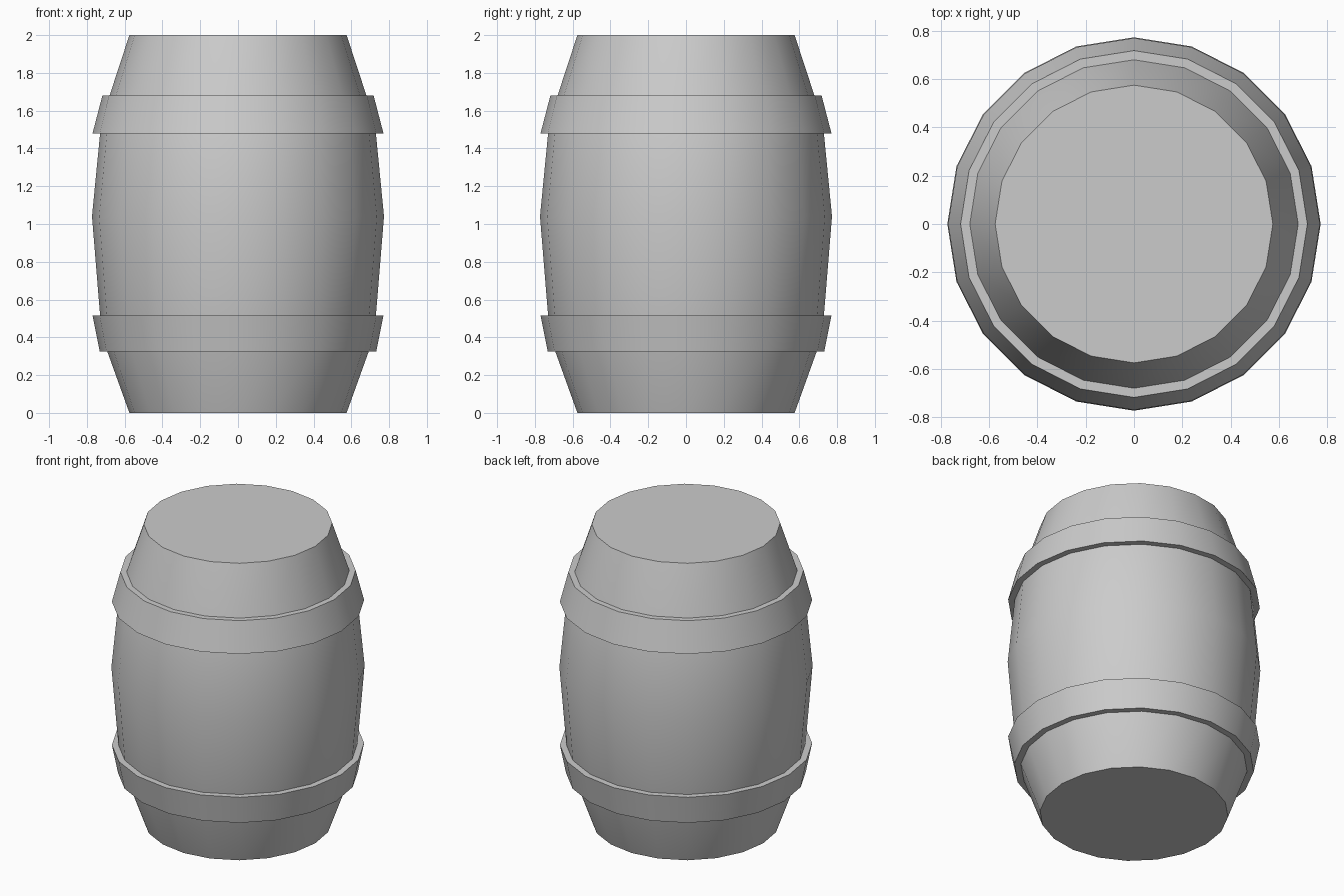
import bpy, bmesh
from math import sin, cos, tau, radians

if "Cube" in bpy.data.objects:
    bpy.data.objects.remove(bpy.data.objects["Cube"])

SIDES = 20


def lathe(name, profile, caps=False, closed=False):
    """Spin an (r, z) profile around the z axis."""
    bm = bmesh.new()
    rings = [[bm.verts.new((r * cos(tau * i / SIDES), r * sin(tau * i / SIDES), z))
              for i in range(SIDES)] for r, z in profile]
    pairs = list(zip(rings, rings[1:]))
    if closed:
        pairs.append((rings[-1], rings[0]))
    for a, b in pairs:
        for i in range(SIDES):
            j = (i + 1) % SIDES
            bm.faces.new((a[i], a[j], b[j], b[i]))
    if caps:
        bm.faces.new(rings[0][::-1])
        bm.faces.new(rings[-1])
    bmesh.ops.recalc_face_normals(bm, faces=bm.faces)
    mesh = bpy.data.meshes.new(name)
    bm.to_mesh(mesh)
    bm.free()
    obj = bpy.data.objects.new(name, mesh)
    bpy.context.collection.objects.link(obj)
    bpy.ops.object.select_all(action='DESELECT')
    obj.select_set(True)
    bpy.context.view_layer.objects.active = obj
    bpy.ops.object.shade_smooth_by_angle(angle=radians(30))
    return obj


# Bulging wooden body with flat ends
lathe("barrel_body", [(0.575, 0), (0.692, 0.325), (0.73, 0.515), (0.773, 1.04),
                      (0.73, 1.48), (0.68, 1.68), (0.575, 2)], caps=True)

# Two hoops, inner edges tucked just inside the body
lathe("lower_hoop", [(0.685, 0.325), (0.732, 0.325), (0.77, 0.515), (0.723, 0.515)], closed=True)
lathe("upper_hoop", [(0.723, 1.48), (0.77, 1.48), (0.718, 1.68), (0.673, 1.68)], closed=True)
